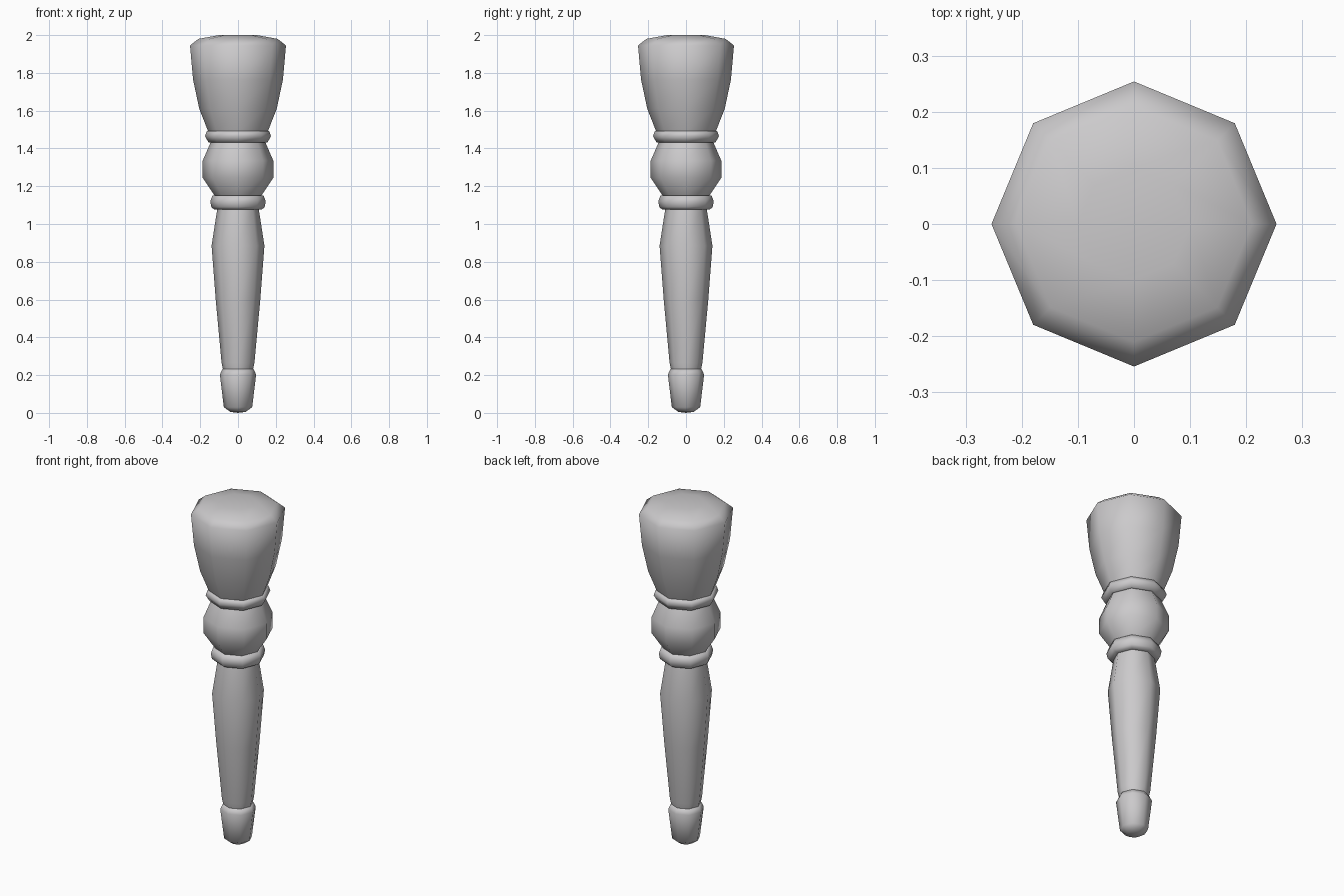
import bpy, bmesh, math

if "Cube" in bpy.data.objects:
    bpy.data.objects.remove(bpy.data.objects["Cube"])

SIDES = 8
grey = bpy.data.materials.new("light grey")
grey.diffuse_color = (0.6, 0.59, 0.6, 1)
grey.use_nodes = True
grey.node_tree.nodes["Principled BSDF"].inputs["Base Color"].default_value = grey.diffuse_color


def turned(name, profile):
    """Lathe a bottom-to-top (radius, z) profile; radius 0 closes to a point."""
    bm = bmesh.new()
    rings = []
    for r, z in profile:
        n = SIDES if r > 0 else 1
        rings.append([bm.verts.new((r * math.cos(i * math.tau / SIDES),
                                    r * math.sin(i * math.tau / SIDES), z)) for i in range(n)])
    for a, b in zip(rings, rings[1:]):
        for i in range(SIDES):
            j = (i + 1) % SIDES
            quad = [a[i % len(a)], a[j % len(a)], b[j % len(b)], b[i % len(b)]]
            face = bm.faces.new(list(dict.fromkeys(quad)))
            face.smooth = True
    mesh = bpy.data.meshes.new(name)
    bm.to_mesh(mesh)
    bm.free()
    mesh.materials.append(grey)
    obj = bpy.data.objects.new(name, mesh)
    bpy.context.collection.objects.link(obj)
    return obj


# Rounded foot with its narrow shoulder
turned("foot", [(0, 0), (0.04, 0.005), (0.075, 0.03), (0.096, 0.203),
                (0.082, 0.232), (0.08, 0.232)])
# Tapered shaft
turned("shaft", [(0.08, 0.232), (0.087, 0.265), (0.118, 0.6), (0.14, 0.885), (0.11, 1.078)])
# Collar under the bulb
turned("lower_collar", [(0.11, 1.076), (0.128, 1.078), (0.141, 1.09), (0.147, 1.12),
                        (0.135, 1.152), (0.125, 1.152)])
# Round bulb
turned("bulb", [(0.125, 1.152), (0.187, 1.245), (0.187, 1.335), (0.145, 1.432)])
# Collar above the bulb
turned("upper_collar", [(0.145, 1.432), (0.156, 1.432), (0.175, 1.465),
                        (0.165, 1.492), (0.158, 1.492)])
# Flared head with a shallow domed top
turned("head", [(0.158, 1.49), (0.205, 1.61), (0.238, 1.765), (0.254, 1.945),
                (0.21, 1.98), (0.1, 2.0), (0, 2.0)])
